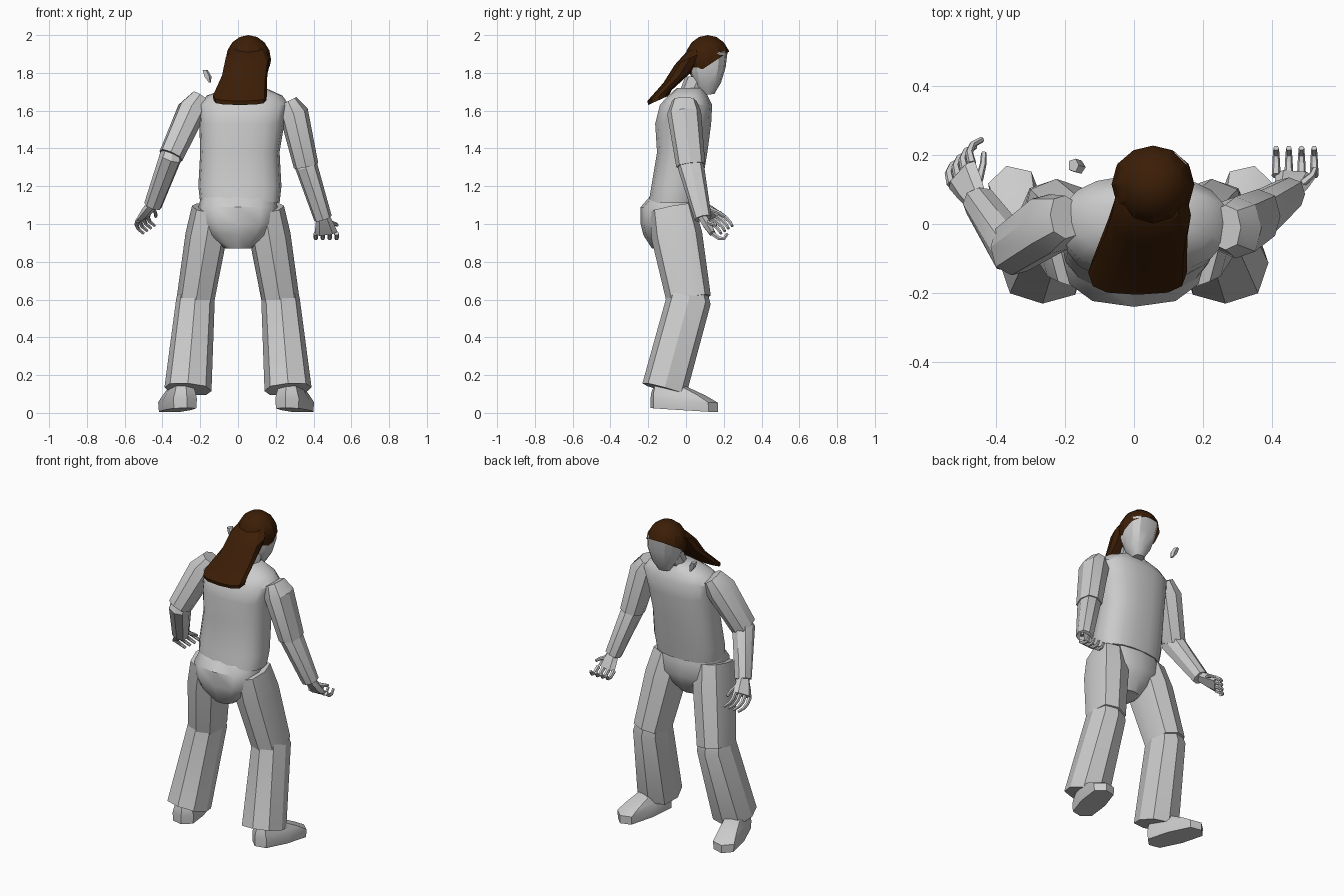
import bpy, bmesh, math
from mathutils import Vector, Matrix

default_cube = bpy.data.objects.get("Cube")
if default_cube:
    bpy.data.objects.remove(default_cube, do_unlink=True)


def make_material(name, red, green, blue):
    material = bpy.data.materials.new(name)
    material.use_nodes = True
    colour = (red, green, blue, 1)
    material.diffuse_color = colour
    material.node_tree.nodes["Principled BSDF"].inputs["Base Color"].default_value = colour
    return material


grey = make_material("light grey", .6, .6, .6)
brown = make_material("dark brown", .045, .013, .002)


def finish(name, bm, material, angle):
    bmesh.ops.recalc_face_normals(bm, faces=bm.faces)
    mesh = bpy.data.meshes.new(name)
    bm.to_mesh(mesh)
    bm.free()
    mesh.materials.append(material)
    part = bpy.data.objects.new(name, mesh)
    bpy.context.collection.objects.link(part)
    bpy.ops.object.select_all(action='DESELECT')
    part.select_set(True)
    bpy.context.view_layer.objects.active = part
    bpy.ops.object.shade_smooth_by_angle(angle=math.radians(angle))
    return part


def skin(name, rings, material, angle):
    """Bridge rings of points and cap both ends."""
    bm = bmesh.new()
    loops = [[bm.verts.new(point) for point in ring] for ring in rings]
    for low, high in zip(loops, loops[1:]):
        for i in range(len(low)):
            bm.faces.new((low[i - 1], low[i], high[i], high[i - 1]))
    bm.faces.new(loops[0])
    bm.faces.new(loops[-1])
    return finish(name, bm, material, angle)


def rounded_ring(sides, power):
    """Unit outline between a circle (power one) and a square (power near zero)."""
    for i in range(sides):
        turn = math.tau * i / sides
        yield [math.copysign(abs(round(value, 6)) ** power, value)
               for value in (math.cos(turn), math.sin(turn))]


def loft(name, sections, sides=8, power=.8, tilt=0, material=grey, angle=30):
    """Stacked sections: centre, half width, half depth; tilt raises the front."""
    rings = [[(x + width * u, y + depth * v, z + tilt * depth * v)
              for u, v in rounded_ring(sides, power)]
             for x, y, z, width, depth in sections]
    return skin(name, rings, material, angle)


def tube(name, points, sizes, across=(1, 0, 0), sides=8):
    """Sections square to a path; each size is half width and half depth."""
    path = [Vector(point) for point in points]
    rings = []
    for k, (width, depth) in enumerate(sizes):
        along = (path[min(k + 1, len(path) - 1)] - path[max(k - 1, 0)]).normalized()
        wide = Vector(across)
        wide = (wide - along * wide.dot(along)).normalized()
        deep = along.cross(wide)
        rings.append([path[k] + wide * width * u + deep * depth * v
                      for u, v in rounded_ring(sides, .8)])
    return skin(name, rings, grey, 30)


def finger(name, root, reach, bulge):
    """Thin curved strand that tapers towards its tip."""
    steps = [i / 3 for i in range(4)]
    tube(name, [root + reach * t + bulge * math.sin(math.pi * t) for t in steps],
         [(.013 - .005 * t, .013 - .005 * t) for t in steps], sides=6)


def arm(side, shoulder, upper, elbow, wrist):
    """Sleeve in two pieces, the forearm starting inside the upper sleeve."""
    shoulder, upper, elbow, wrist = map(Vector, (shoulder, upper, elbow, wrist))
    tube(side + "_upper_arm", [shoulder, upper, elbow],
         [(.05, .065), (.077, .09), (.066, .077)])
    tube(side + "_forearm", [elbow.lerp(upper, .15), elbow, wrist],
         [(.05, .05), (.06, .07), (.048, .046)])


def hand(side, wrist, knuckles, across, reach, bulge, thumb):
    """Flat palm, four curled fingers along the knuckle line, and a thumb."""
    wrist, knuckles, across, reach, bulge, thumb = map(
        Vector, (wrist, knuckles, across, reach, bulge, thumb))
    tube(side + "_palm", [wrist, wrist.lerp(knuckles, .5), knuckles],
         [(.035, .025), (.05, .025), (.06, .018)], across, 6)
    for i in range(4):
        finger(f"{side}_finger_{i + 1}", knuckles + across * (i / 1.5 - 1), reach, bulge)
    finger(side + "_thumb", wrist.lerp(knuckles, .3), thumb, across * .3)


# Shirt and hips
loft("shirt", [
    (.01, -.065, 1.11, .21, .135),
    (.01, -.05, 1.2, .22, .135),
    (.01, -.02, 1.38, .21, .135),
    (.02, -.015, 1.53, .225, .15),
    (.03, 0, 1.63, .24, .14),
    (.035, .01, 1.68, .2, .105),
    (.045, .02, 1.72, .1, .07)], sides=18, angle=40)
loft("pelvis", [
    (0, -.06, 1.17, .19, .11),
    (0, -.085, 1.09, .21, .155),
    (0, -.085, 1, .2, .155),
    (0, -.09, .94, .16, .135),
    (0, -.09, .87, .07, .09)], sides=12, angle=40)

# Flared trousers, bent at the knee, over blunt shoes turned outward
for side, mirror in (("left", 1), ("right", -1)):
    hip = Vector((mirror * .145, -.075, 1.08))
    knee = Vector((mirror * .225, .015, .6))
    hem = Vector((mirror * .265, -.115, .125))
    tube(side + "_thigh", [hip, hip.lerp(knee, .3), knee],
         [(.1, .12), (.11, .135), (.1, .118)])
    tube(side + "_trouser_leg", [knee.lerp(hip, .15), knee, hem],
         [(.09, .1), (.102, .118), (.125, .12)])
    shoe = loft(side + "_shoe", [
        (0, 0, .015, .075, .185),
        (0, 0, .065, .08, .185),
        (0, -.03, .1, .07, .15),
        (0, -.08, .15, .055, .08)], power=.6, tilt=-.06)
    shoe.data.transform(Matrix.Translation((mirror * .31 - .01, -.01, 0))
                        @ Matrix.Rotation(-mirror * .27, 4, 'Z'))

# Left arm hangs forward, right arm swings out
arm("left", shoulder=(.265, -.01, 1.65), upper=(.295, -.01, 1.59),
    elbow=(.36, .025, 1.31), wrist=(.45, .09, 1.03))
hand("left", wrist=(.45, .085, 1.04), knuckles=(.467, .14, .95), across=(.055, 0, 0),
     reach=(0, .08, 0), bulge=(0, .01, -.03), thumb=(.07, .06, -.02))
arm("right", shoulder=(-.2, .02, 1.67), upper=(-.245, 0, 1.6),
    elbow=(-.355, -.075, 1.36), wrist=(-.45, .065, 1.1))
hand("right", wrist=(-.45, .06, 1.11), knuckles=(-.5, .145, 1.04), across=(.03, .03, .02),
     reach=(.03, .07, -.07), bulge=(-.02, .01, 0), thumb=(.03, .12, -.05))

# Head, bowed forward
loft("neck", [(.05, .02, 1.67, .07, .065), (.06, .07, 1.78, .065, .075)])
loft("head", [
    (.07, .115, 1.685, .035, .035),
    (.07, .115, 1.74, .07, .07),
    (.068, .115, 1.82, .095, .095),
    (.06, .115, 1.9, .105, .105),
    (.06, .1, 1.96, .06, .06)], sides=12, tilt=.1)

# Hair: a dome cut along the hairline, then a long fall behind
dome = bmesh.new()
bmesh.ops.create_uvsphere(dome, u_segments=12, v_segments=8, radius=1)
dome.transform(Matrix.Translation((.055, .115, 1.87)) @ Matrix.Diagonal((.12, .12, .13, 1)))
bmesh.ops.bisect_plane(dome, geom=dome.verts[:] + dome.edges[:] + dome.faces[:],
                       plane_co=(0, 0, 1.76), plane_no=(0, -.67, 1), clear_inner=True)
finish("hair_cap", dome, brown, 25)
loft("hair_fall", [
    (.055, .07, 1.94, .08, .07),
    (.05, .025, 1.88, .115, .085),
    (.035, -.035, 1.785, .12, .085),
    (.01, -.14, 1.68, .143, .065),
    (.01, -.145, 1.655, .14, .055)], sides=12, power=.7, tilt=.45, material=brown, angle=25)

# Small loose chip beside the head
loft("loose_chip", [
    (-.15, .165, 1.75, .006, .012),
    (-.16, .165, 1.78, .02, .02),
    (-.175, .17, 1.815, .015, .02)], sides=5)
